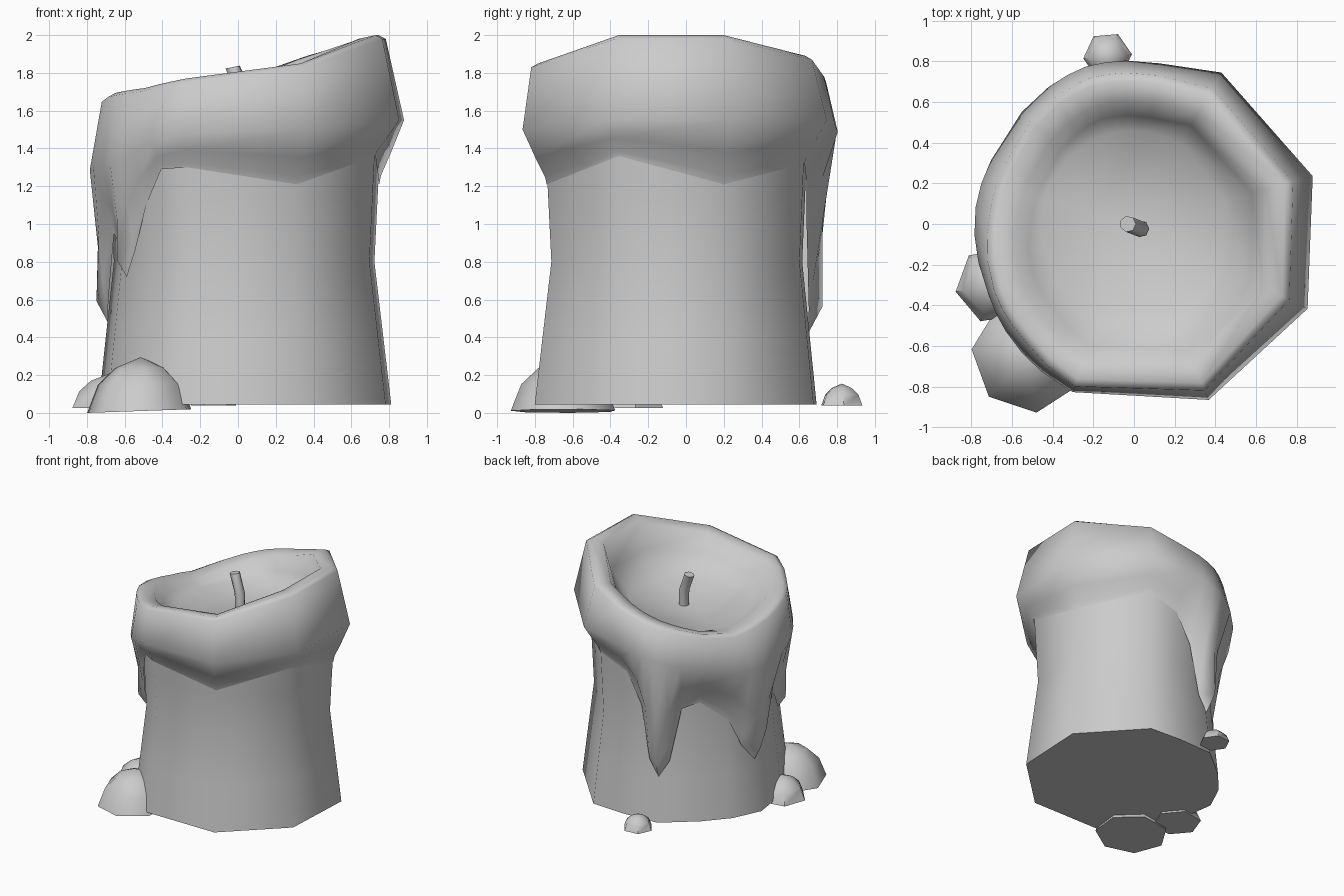
import bpy, math
from mathutils import Vector

if "Cube" in bpy.data.objects:
    bpy.data.objects.remove(bpy.data.objects["Cube"])


def loft(name, rings, cap_start=True, cap_end=True, angle=60):
    """Skin a stack of equal-length rings; faces point outward for rising CCW rings."""
    n = len(rings[0])
    verts = [p for r in rings for p in r]
    faces = []
    for i in range(len(rings) - 1):
        for j in range(n):
            k = (j + 1) % n
            faces.append((i*n + j, i*n + k, (i+1)*n + k, (i+1)*n + j))
    if cap_start:
        faces.append(tuple(reversed(range(n))))
    if cap_end:  # fan to the middle of the last ring
        c = sum((Vector(p) for p in rings[-1]), Vector()) / n
        c.z += cap_end if isinstance(cap_end, float) else 0
        verts.append(c)
        b = (len(rings) - 1) * n
        faces += [(b + j, b + (j + 1) % n, len(verts) - 1) for j in range(n)]
    me = bpy.data.meshes.new(name)
    me.from_pydata(verts, [], faces)
    ob = bpy.data.objects.new(name, me)
    bpy.context.collection.objects.link(ob)
    bpy.ops.object.select_all(action='DESELECT')
    ob.select_set(True)
    bpy.context.view_layer.objects.active = ob
    bpy.ops.object.shade_smooth_by_angle(angle=math.radians(angle))
    return ob


def polar(a, r, z):
    return (r * math.cos(math.radians(a)), r * math.sin(math.radians(a)), z)


def lerp(x, x0, y0, x1, y1):
    return y0 + (y1 - y0) * (x - x0) / (x1 - x0)


# Key columns: angle, base radius, shoulder radius, shoulder z, crest radius, crest z
KEYS = [
    (15, .84, .91, 1.55, .80, 2.00),
    (60, .78, .86, 1.55, .76, 1.89),
    (81, .70, .80, 1.52, .73, 1.80),
    (107, .71, .81, 1.45, .74, 1.72),
    (135, .66, .78, 1.36, .71, 1.63),
    (156, .69, .77, 1.30, .69, 1.59),
    (176, .74, .785, 1.28, .70, 1.62),
    (203, .75, .79, 1.30, .75, 1.69),
    (229, .81, .84, 1.38, .78, 1.72),
    (250, .85, .88, 1.48, .84, 1.77),
    (293, .87, .94, 1.50, .88, 1.85),
    (334, .87, .95, 1.55, .84, 2.00),
]


def key(a):
    ks = KEYS + [(375,) + KEYS[0][1:]]
    for k0, k1 in zip(ks, ks[1:]):
        if k0[0] <= a <= k1[0]:
            return [lerp(a, k0[0], k0[i], k1[0], k1[i]) for i in range(1, 6)]


def body_r(a, z):
    s = lerp(z, .045, 1, .8, .89) if z < .8 else lerp(z, .8, .89, 1.45, .93)
    return key(a)[0] * s


# Candle body
angles = [k[0] for k in KEYS]
loft("candle_body", [[polar(a, body_r(a, z), z) for a in angles]
                     for z in (.045, .4, .8, 1.15, 1.45)], angle=50)

# Melted rim: angle -> lower edge height, bulge of running wax
EDGE = [
    (15, 1.21, 0), (60, 1.32, 0), (81, 1.22, 0), (93, .98, 0), (100, .55, .01),
    (107, .42, .07), (114, .55, .01), (122, .98, 0), (135, 1.02, 0), (156, .85, 0),
    (165, .62, .01), (174, .48, .05), (184, .60, .02), (194, .95, 0),
    (206, .86, .01), (213, .72, .05), (220, .86, .01), (229, 1.10, 0),
    (238, 1.29, 0), (250, 1.30, 0), (293, 1.21, 0), (334, 1.36, 0),
]
rows = [[] for _ in range(9)]
for a, z0, bulge in EDGE:
    _, rs, zs, rc, zc = key(a)
    r0 = body_r(a, z0)
    rows[0].append(polar(a, r0 + .005, z0))
    rows[1].append(polar(a, r0 + .015 + bulge, z0 + (zs - z0) * .14))
    rows[2].append(polar(a, r0 + (rs - r0) * .5 + bulge * .2, z0 + (zs - z0) * .5))
    rows[3].append(polar(a, rs, zs))
    rows[4].append(polar(a, rc + .01, zc - .02))
    rows[5].append(polar(a, rc - .03, zc))
    rows[6].append(polar(a, rc - .13, zc - .02))
    rows[7].append(polar(a, rc - .20, lerp(.55, 0, 1.55, 1, zc - .04)))
    rows[8].append(polar(a, .46, lerp(.1, 0, 1.54, 1, zc)))
loft("melted_rim", rows, cap_start=False, cap_end=-.02, angle=75)

# Wick: bent seven-sided stick
wick = [(.035, -.02, 1.48, 0), (.035, -.025, 1.68, 0), (-.03, 0, 1.83, .2)]
loft("wick", [[(x + .04 * math.cos(math.tau * i / 7), y + .04 * math.sin(math.tau * i / 7),
                z + t * .04 * math.cos(math.tau * i / 7)) for i in range(7)]
              for x, y, z, t in wick], angle=55)


# Wax blobs on the ground
def blob(name, x, y, r, z0, h, n, turn, tilt=0.0):
    prof = [(1, 0), (.8, .5), (.48, .8)]
    rings = []
    for s, t in prof:
        ring = []
        for i in range(n):
            p = polar(turn + 360 * i / n, r * s, 0)
            ring.append((x + p[0], y + p[1], z0 + h * t + tilt * p[0] * (1 - t)))
        rings.append(ring)
    loft(name, rings, cap_end=h * .2, angle=55)


blob("wax_blob_large", -.515, -.645, .285, .01, .285, 7, 20, .035)
blob("wax_blob_left", -.69, -.30, .19, .025, .18, 6, 190)
blob("wax_blob_back", -.13, .825, .12, .04, .115, 6, 5)
